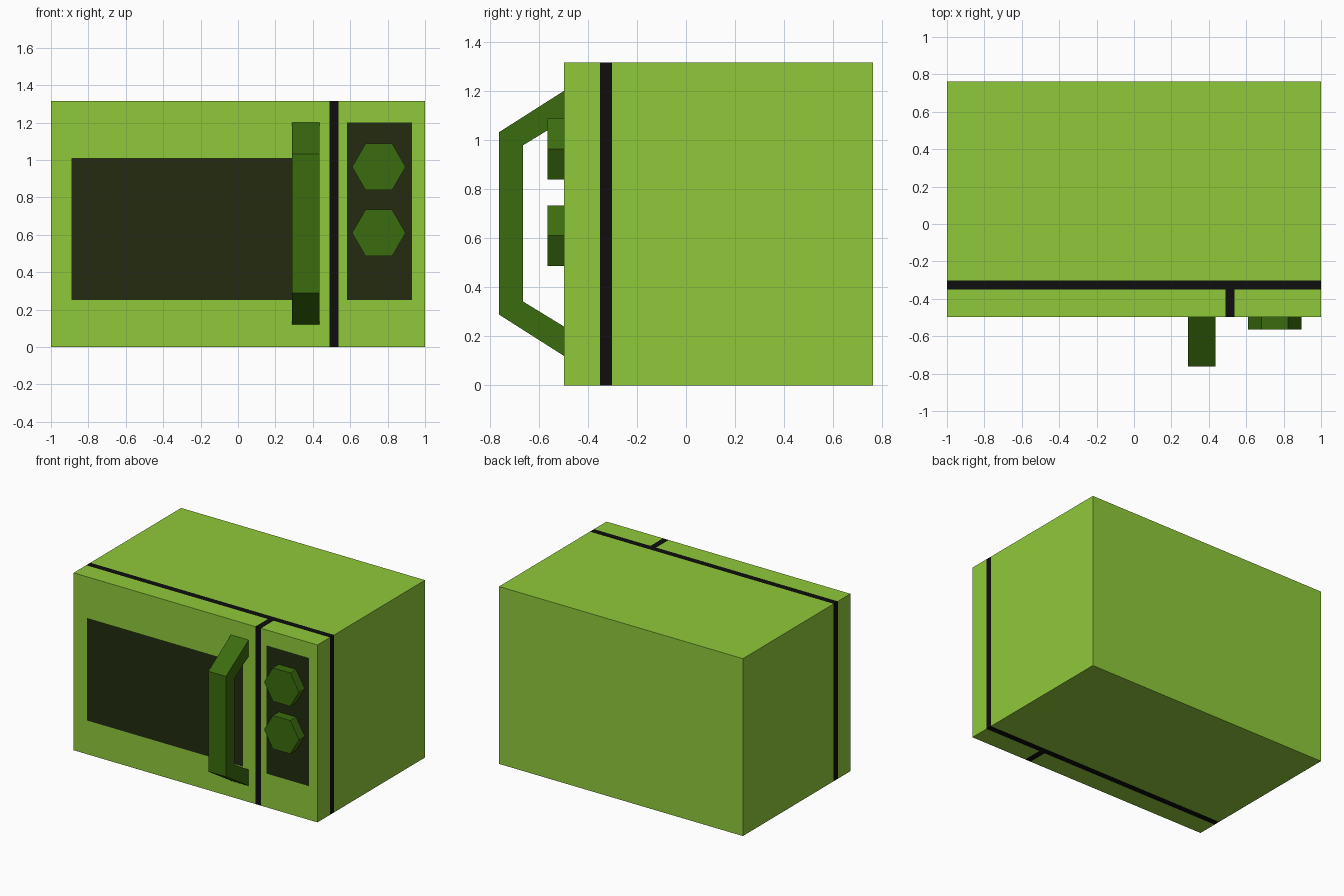
import bpy, bmesh, math
from mathutils import Vector

if "Cube" in bpy.data.objects:
    bpy.data.objects.remove(bpy.data.objects["Cube"])


def material(name, hex_code):
    def linear(c):
        return c / 12.92 if c <= 0.04045 else ((c + 0.055) / 1.055) ** 2.4
    rgb = [linear(int(hex_code[i:i + 2], 16) / 255) for i in (0, 2, 4)]
    m = bpy.data.materials.new(name)
    m.diffuse_color = (*rgb, 1)
    m.use_nodes = True
    m.node_tree.nodes["Principled BSDF"].inputs["Base Color"].default_value = m.diffuse_color
    return m


LIME = material("lime_green", "8FC93A")
BLACK = material("seam_black", "0E0E0E")
DARK = material("dark_glass", "232B10")
GREEN = material("deep_green", "3B6C0E")


def finish(name, bm, mats):
    bmesh.ops.recalc_face_normals(bm, faces=bm.faces)
    mesh = bpy.data.meshes.new(name)
    bm.to_mesh(mesh)
    bm.free()
    for m in mats:
        mesh.materials.append(m)
    obj = bpy.data.objects.new(name, mesh)
    bpy.context.collection.objects.link(obj)
    return obj


def prism(name, points, offset, mat):
    """Closed outline of 3D points pushed along offset."""
    bm = bmesh.new()
    face = bm.faces.new([bm.verts.new(p) for p in points])
    ext = bmesh.ops.extrude_face_region(bm, geom=[face], use_keep_orig=True)
    verts = [g for g in ext["geom"] if isinstance(g, bmesh.types.BMVert)]
    bmesh.ops.translate(bm, verts=verts, vec=offset)
    return finish(name, bm, [mat])


# Body: one box, sliced so seams, window and panel are flush coloured faces
LO, HI = Vector((-1, -0.497, 0)), Vector((1, 0.762, 1.315))
SEAM_X, SEAM_Y = (0.49, 0.537), (-0.35, -0.302)
WINDOW = (-0.89, 0.39, 0.25, 1.01)
PANEL = (0.583, 0.93, 0.25, 1.20)

bm = bmesh.new()
bmesh.ops.create_cube(bm, size=1)
for v in bm.verts:
    v.co = [LO[i] + (v.co[i] + 0.5) * (HI[i] - LO[i]) for i in range(3)]
cuts = ((0, SEAM_X + WINDOW[:2] + PANEL[:2]), (1, SEAM_Y),
        (2, WINDOW[2:] + PANEL[3:]))
for axis, values in cuts:
    normal = [float(i == axis) for i in range(3)]
    for value in values:
        bmesh.ops.bisect_plane(bm, geom=bm.verts[:] + bm.edges[:] + bm.faces[:],
                               plane_co=[n * value for n in normal], plane_no=normal)
for f in bm.faces:
    c = f.calc_center_median()
    front = c.y < LO.y + 0.001
    back = c.y > HI.y - 0.001
    if SEAM_Y[0] < c.y < SEAM_Y[1]:
        f.material_index = 1
    elif not back and c.y < SEAM_Y[0] and SEAM_X[0] < c.x < SEAM_X[1]:
        f.material_index = 1
    elif front and any(a < c.x < b and d < c.z < e for a, b, d, e in (WINDOW, PANEL)):
        f.material_index = 2
finish("microwave_body", bm, [LIME, BLACK, DARK])

# Door handle: bracket profile, mirrored about mid height
MID = 0.66
outer = [(-0.49, 0.545), (-0.762, 0.372)]
inner = [(-0.665, 0.318), (-0.49, 0.425)]
outline = ([(y, MID + h) for y, h in outer]
           + [(y, MID - h) for y, h in reversed(outer)]
           + [(y, MID - h) for y, h in reversed(inner)]
           + [(y, MID + h) for y, h in inner])
prism("door_handle", [(0.29, y, z) for y, z in outline], (0.145, 0, 0), GREEN)

# Hexagonal control knobs
for name, z in (("upper_knob", 0.963), ("lower_knob", 0.61)):
    ring = [(0.753 + 0.143 * math.cos(i * math.pi / 3), -0.565,
             z + 0.143 * math.sin(i * math.pi / 3)) for i in range(6)]
    prism(name, ring, (0, 0.07, 0), GREEN)
